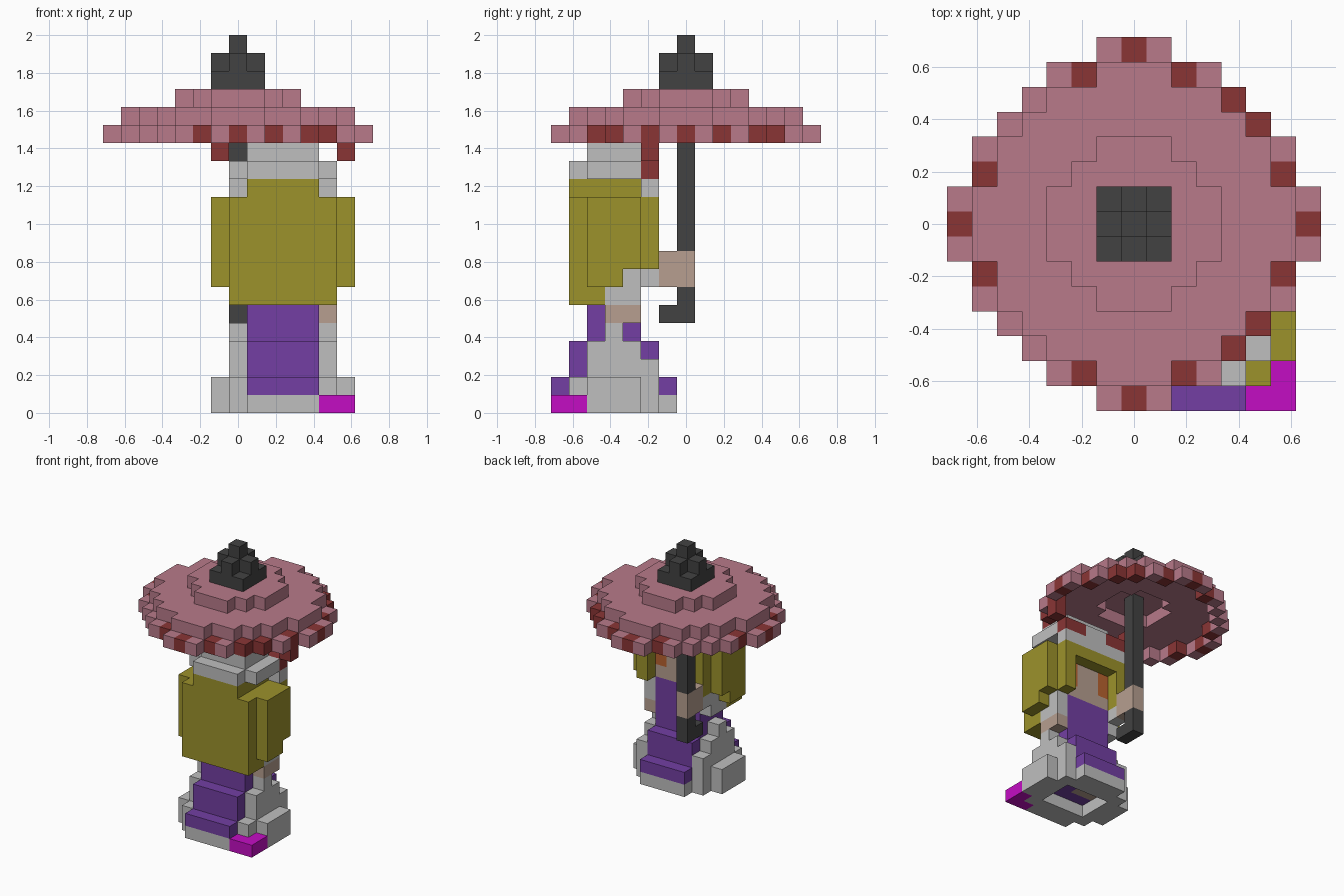
import bpy
import bmesh
from mathutils import Vector

cube = bpy.data.objects.get("Cube")
if cube:
    bpy.data.objects.remove(cube, do_unlink=True)

V = 2 / 21  # edge of one block


def srgb(h):
    out = []
    for n in (0, 2, 4):
        c = int(h[n:n + 2], 16) / 255
        out.append(c / 12.92 if c < 0.04 else ((c + 0.055) / 1.055) ** 2.4)
    return (*out, 1)


COLOURS = dict(pink="B87A8A", red="8A3535", charcoal="424242", olive="9C922B",
               grey="BFBFBF", purple="733FA3", magenta="C40DC4", skin="B79F90", orange="B8622F")
MATS = {}
for name, code in COLOURS.items():
    m = bpy.data.materials.new(name)
    m.use_nodes = True
    m.diffuse_color = srgb(code)
    bsdf = next(n for n in m.node_tree.nodes if n.type == "BSDF_PRINCIPLED")
    bsdf.inputs["Base Color"].default_value = srgb(code)
    MATS[name] = m

cells = {}  # block position -> (part, colour)


def fill(part, colour, xs, ys, zs):
    """Fill an inclusive box of blocks; a single number means one layer."""
    span = lambda r: range(r[0], r[1] + 1) if isinstance(r, tuple) else (r,)
    for x in span(xs):
        for y in span(ys):
            for z in span(zs):
                cells[x, y, z] = (part, colour)


def pair(part, colour, x, ys, zs):
    """Fill a column on both sides of the figure, which is centred between blocks 2 and 3."""
    for side in (x, 5 - x):
        fill(part, colour, side, ys, zs)


def disc(widths):
    """Round layer from the half width of each row outwards."""
    return {(x, y) for y in range(1 - len(widths), len(widths))
            for x in range(-widths[abs(y)], widths[abs(y)] + 1)}


# canopy: stepped rings, hollow beneath
rim = disc([7, 7, 6, 6, 5, 4, 3, 1])
middle = disc([6, 6, 5, 5, 4, 3, 1])
crown = disc([3, 3, 2, 1])
for x, y in rim - middle:
    spot = sorted((abs(x), abs(y)))
    red = spot in ([0, 7], [2, 6]) or (spot == [4, 5] and x > 0)
    fill("canopy_rim", "red" if red else "pink", x, y, 15)
for x, y in middle - disc([2, 2, 1]):
    fill("canopy_middle", "pink", x, y, 16)
for x, y in crown:
    fill("canopy_crown", "pink", x, y, 17)

# finial
fill("finial", "charcoal", (-1, 1), (-1, 1), 18)
for x, y in disc([1, 0]):
    fill("finial", "charcoal", x, y, 19)
fill("finial", "charcoal", 0, 0, 20)

# pole with hooked handle
fill("pole", "charcoal", 0, 0, (5, 16))
fill("pole", "charcoal", 0, -1, 5)

# hem: open ring on the ground
fill("hem", "grey", (1, 4), (-7, -1), 0)
pair("hem", "grey", 5, (-6, -2), (0, 1))
pair("hem", "grey", 6, (-5, -3), (0, 1))
for x in range(1, 5):
    for y in range(-5, -2):
        del cells[x, y, 0]
fill("train", "magenta", (5, 6), -7, 0)
fill("train", "magenta", 6, -6, 0)

# skirt and torso
fill("skirt", "purple", (1, 4), (-7, -1), 1)
fill("skirt", "purple", (1, 4), (-6, -2), (2, 3))
fill("legs", "skin", (1, 2), (-4, -3), 1)
pair("side_panel", "grey", 5, (-5, -3), (2, 3))
pair("side_panel", "grey", 5, -2, 2)
pair("side_panel", "grey", 5, -4, 4)
fill("torso", "purple", (1, 4), (-5, -3), (4, 7))

# arms
fill("left_hand", "skin", 5, (-4, -3), 5)
fill("left_sleeve", "grey", 5, (-4, -3), (6, 7))
fill("right_sleeve", "grey", 0, (-4, -3), 6)
fill("right_sleeve", "grey", 0, (-3, -2), 7)
fill("right_hand", "skin", 0, (-1, 0), (7, 8))

# head with eyes
fill("head", "skin", (1, 4), (-5, -3), (8, 11))
pair("eye", "orange", 4, -3, (9, 10))

# hair
fill("hair", "olive", (0, 5), -6, (6, 11))
fill("hair", "olive", (0, 5), -5, 6)
pair("hair", "olive", 5, (-5, -4), (7, 11))
pair("hair", "olive", 5, (-3, -2), (8, 11))
pair("hair", "olive", 6, (-5, -4), (7, 11))
pair("hair", "olive", 6, -3, (8, 11))
fill("hair", "olive", (1, 4), (-6, -3), 12)
fill("hair", "olive", (1, 4), -2, 11)

# cap and ribbons
fill("cap", "grey", (1, 4), -6, 13)
fill("cap", "grey", (0, 5), (-5, -3), 13)
fill("cap", "grey", (1, 4), (-5, -3), 14)
fill("cap", "grey", (0, 5), -2, 12)
fill("cap", "grey", (2, 3), -2, 13)
pair("ribbon", "red", 4, -2, 13)
pair("ribbon", "red", 5, -2, 13)
pair("ribbon", "red", 6, -2, 14)


# build each part from the exposed block sides
def build(part):
    blocks = {p: c for p, (owner, c) in cells.items() if owner == part}
    used = sorted(set(blocks.values()))
    bm = bmesh.new()
    for pos, colour in blocks.items():
        centre = Vector((pos[0], pos[1], pos[2] + 0.5))
        for axis in range(3):
            for sign in (-1, 1):
                n = Vector((0, 0, 0))
                n[axis] = sign
                if tuple(int(a + b) for a, b in zip(pos, n)) in cells:
                    continue
                u = Vector((0, 0, 0))
                u[(axis + 1) % 3] = 1
                w = n.cross(u)
                corners = (-u - w, u - w, u + w, w - u)
                face = bm.faces.new([bm.verts.new((centre + (n + c) / 2) * V) for c in corners])
                face.material_index = used.index(colour)
    bmesh.ops.remove_doubles(bm, verts=bm.verts[:], dist=V / 100)
    mesh = bpy.data.meshes.new(part)
    bm.to_mesh(mesh)
    bm.free()
    for colour in used:
        mesh.materials.append(MATS[colour])
    bpy.context.scene.collection.objects.link(bpy.data.objects.new(part, mesh))


for part in sorted({owner for owner, _ in cells.values()}):
    build(part)
